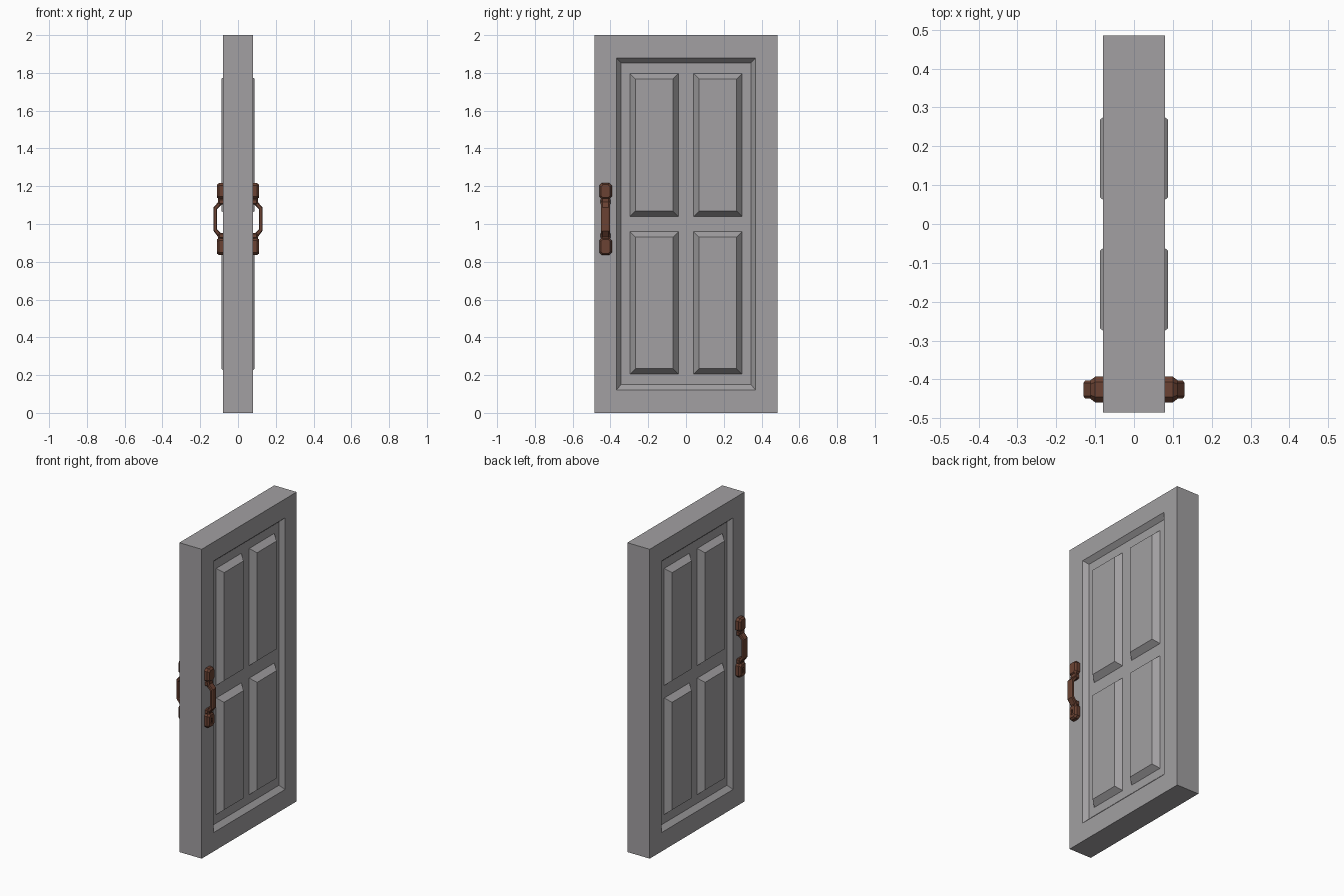
import bpy, bmesh, math

if "Cube" in bpy.data.objects:
    bpy.data.objects.remove(bpy.data.objects["Cube"])


def material(name, rgb):
    m = bpy.data.materials.new(name)
    m.diffuse_color = (*rgb, 1)
    m.use_nodes = True
    m.node_tree.nodes["Principled BSDF"].inputs["Base Color"].default_value = m.diffuse_color
    return m


GREY = material("door grey", (0.36, 0.35, 0.36))
BROWN = material("handle brown", (0.145, 0.055, 0.033))


def loft(name, rings, mat, caps=(True, True)):
    """Skin a list of equal-length point rings into a mesh object."""
    bm = bmesh.new()
    loops = [[bm.verts.new(p) for p in r] for r in rings]
    n = len(loops[0])
    for a, b in zip(loops, loops[1:]):
        for i in range(n):
            bm.faces.new((a[i], a[(i + 1) % n], b[(i + 1) % n], b[i]))
    if caps[0]:
        bm.faces.new(loops[0][::-1])
    if caps[1]:
        bm.faces.new(loops[-1])
    bmesh.ops.recalc_face_normals(bm, faces=bm.faces)
    me = bpy.data.meshes.new(name)
    bm.to_mesh(me)
    bm.free()
    me.materials.append(mat)
    ob = bpy.data.objects.new(name, me)
    bpy.context.collection.objects.link(ob)
    return ob


def mirror(ob):
    """Repeat the part on the other face of the door."""
    ob.modifiers.new("both_sides", 'MIRROR').use_axis[0] = True


def rect(x, y0, y1, z0, z1):
    return [(x, y0, z0), (x, y1, z0), (x, y1, z1), (x, y0, z1)]


def octagon(x, yc, zc, hy, hz, c):
    pts = [(hy, hz - c), (hy - c, hz), (c - hy, hz), (-hy, hz - c),
           (-hy, c - hz), (c - hy, -hz), (hy - c, -hz), (hy, c - hz)]
    return [(x, yc + a, zc + b) for a, b in pts]


# Door slab with a bevelled recess on both faces
FLOOR, FACE, PANEL = 0.052, 0.08, 0.088
outer = (-0.485, 0.485, 0, 2)
lip = (-0.367, 0.367, 0.122, 1.878)
bed = (-0.344, 0.344, 0.15, 1.853)
loft("door_slab", [rect(-FLOOR, *bed), rect(-FACE, *lip), rect(-FACE, *outer),
                   rect(FACE, *outer), rect(FACE, *lip), rect(FLOOR, *bed)], GREY)

# Four raised panels per face
B = 0.029
for row, (z0, z1) in (("lower", (0.205, 0.959)), ("upper", (1.04, 1.797))):
    for side, (y0, y1) in (("left", (-0.297, -0.04)), ("right", (0.04, 0.297))):
        mirror(loft(f"{row}_{side}_panel",
                    [rect(FLOOR, y0, y1, z0, z1),
                     rect(PANEL, y0 + B, y1 - B, z0 + B, z1 - B)],
                    GREY, caps=(False, True)))

# Handle mounting blocks
HY = -0.426
blocks = {}
for name, zc, hz in (("upper_handle_mount", 1.174, 0.043), ("lower_handle_mount", 0.881, 0.046)):
    blocks[name] = loft(name, [octagon(0.078, HY, zc, 0.033, hz, 0.014),
                               octagon(0.100, HY, zc, 0.033, hz, 0.014),
                               octagon(0.112, HY, zc, 0.024, hz - 0.009, 0.010)], BROWN)

# Keyhole cut into the lower mount: round head with a flared slot
arc = [math.radians(-50 + 28 * i) for i in range(11)]
hole = [(0.007 * math.cos(a), 0.889 + 0.007 * math.sin(a)) for a in arc]
hole += [(-0.008, 0.863), (0.008, 0.863)]
cutter = loft("keyhole_cutter", [[(x, HY + y, z) for y, z in hole] for x in (0.106, 0.13)], BROWN)
cutter.hide_render = True
cutter.hide_viewport = True
cut = blocks["lower_handle_mount"].modifiers.new("keyhole", 'BOOLEAN')
cut.object = cutter
cut.operation = 'DIFFERENCE'
cut.solver = 'EXACT'
for ob in blocks.values():
    mirror(ob)

# Collars between mounts and grip
for name, z in (("upper_handle_collar", 1.118), ("lower_handle_collar", 0.938)):
    mirror(loft(name, [octagon(0.078, HY, z, 0.026, 0.015, 0.005),
                       octagon(0.099, HY, z, 0.026, 0.015, 0.005),
                       octagon(0.104, HY, z, 0.021, 0.010, 0.004)], BROWN))


# Bowed grip: chamfered section between inner and outer profile points
def section(xi, zi, xo, zo):
    w, c = 0.023, 0.006
    pts = [(-w, 0.2), (c - w, 0), (w - c, 0), (w, 0.2),
           (w, 0.8), (w - c, 1), (c - w, 1), (-w, 0.8)]
    return [(xi + (xo - xi) * t, HY + y, zi + (zo - zi) * t) for y, t in pts]


path = [(0.083, 1.14, 0.105, 1.14), (0.083, 1.108, 0.105, 1.116),
        (0.110, 1.079, 0.130, 1.087), (0.110, 0.972, 0.130, 0.964),
        (0.083, 0.943, 0.105, 0.931), (0.083, 0.91, 0.105, 0.91)]
mirror(loft("handle_grip", [section(*p) for p in path], BROWN))
